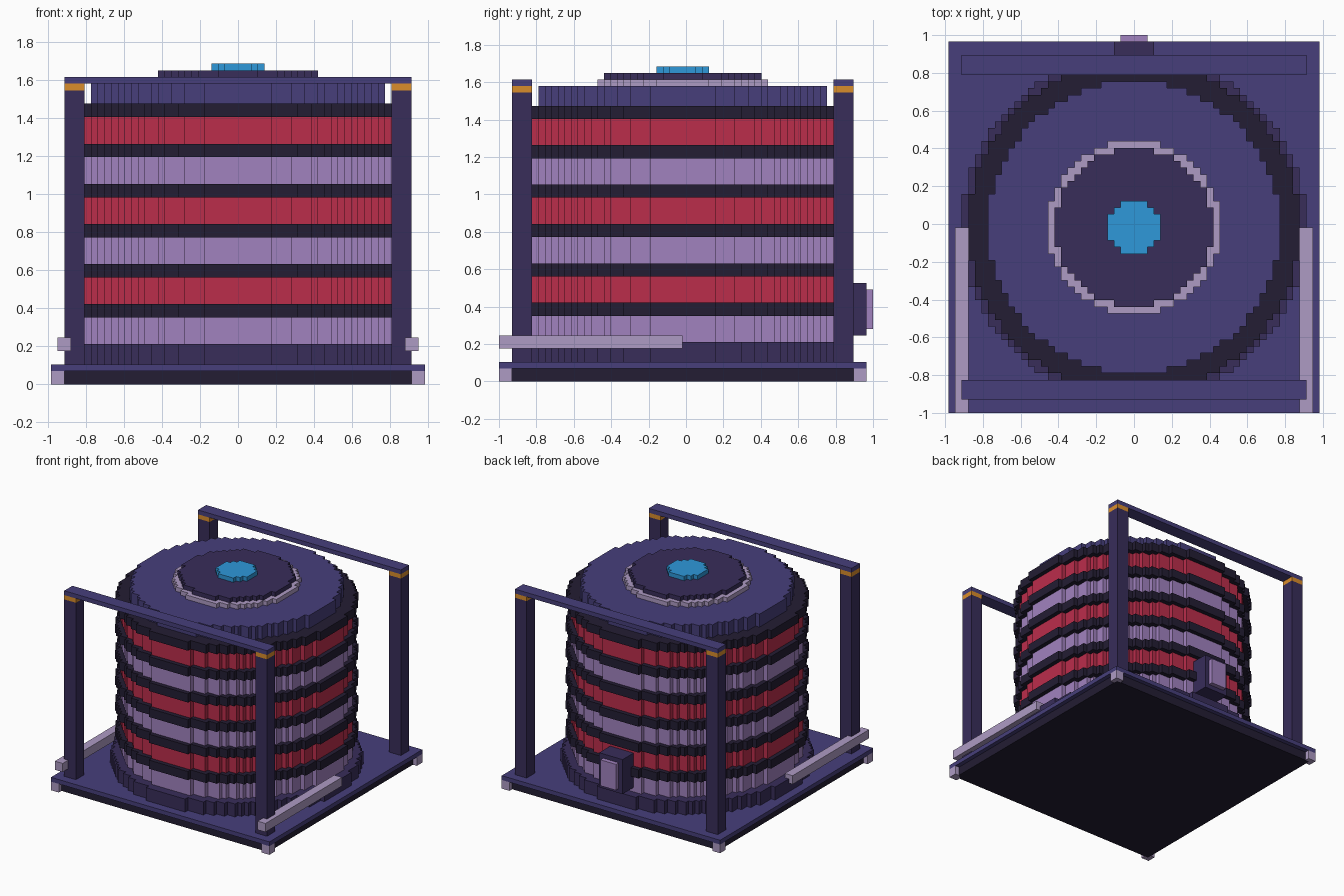
import bpy, bmesh, math

if "Cube" in bpy.data.objects:
    bpy.data.objects.remove(bpy.data.objects["Cube"])

U = 2 / 57          # voxel edge
YC = -0.5           # body centre in y, in voxels


def material(name, hexcol):
    def lin(c):
        c /= 255
        return c / 12.92 if c <= 0.04045 else ((c + 0.055) / 1.055) ** 2.4
    m = bpy.data.materials.new(name)
    m.diffuse_color = [lin(int(hexcol[i:i + 2], 16)) for i in (0, 2, 4)] + [1]
    m.use_nodes = True
    m.node_tree.nodes["Principled BSDF"].inputs["Base Color"].default_value = m.diffuse_color
    return m


INDIGO = material("indigo", "473f7b")
DARK = material("near_black", "231d33")
PURPLE = material("deep_purple", "382d5a")
RED = material("crimson", "bb2d4b")
LILAC = material("lilac", "a182bf")
PALE = material("pale_mauve", "ae9bc4")
ORANGE = material("orange", "da8d2b")
BLUE = material("blue", "2e98da")


def prism(name, outline, z0, z1, mat):
    """Extrude an outline given in voxels, relative to the body centre."""
    bm = bmesh.new()
    face = bm.faces.new([bm.verts.new((x * U, (y + YC) * U, z0 * U)) for x, y in outline])
    ext = bmesh.ops.extrude_face_region(bm, geom=[face])
    for v in ext["geom"]:
        if isinstance(v, bmesh.types.BMVert):
            v.co.z = z1 * U
    bmesh.ops.recalc_face_normals(bm, faces=bm.faces)
    me = bpy.data.meshes.new(name)
    bm.to_mesh(me)
    bm.free()
    me.materials.append(mat)
    ob = bpy.data.objects.new(name, me)
    bpy.context.collection.objects.link(ob)
    return ob


def box(name, x, y, z, mat):
    outline = [(x[0], y[0]), (x[1], y[0]), (x[1], y[1]), (x[0], y[1])]
    return prism(name, outline, z[0], z[1], mat)


def disc(name, r, z0, z1, mat):
    """Stepped voxel disc of radius r."""
    right = []
    for j in range(-r, r):
        reach = math.sqrt(r * r - (j + 0.5) ** 2)
        hw = math.floor(reach + 0.5)
        for p in ((hw, j), (hw, j + 1)):
            if not right or right[-1] != p:
                right.append(p)
    return prism(name, right + [(-x, y) for x, y in reversed(right)], z0, z1, mat)


def span(a, b, s):
    return (a, b) if s > 0 else (-b, -a)


# base
box("base_underside", (-27, 27), (-27, 27), (0, 2), DARK)
box("base_plate", (-28, 28), (-28, 28), (2, 3), INDIGO)

# stacked drum
disc("drum_plinth", 26, 3, 6, PURPLE)
for i in range(6):
    z = 6 + 6 * i
    disc(f"coloured_band_{i + 1}", 24, z, z + 4, RED if i % 2 else LILAC)
    disc(f"dark_band_{i + 1}", 25, z + 4, z + 6, DARK)

# lid
disc("lid", 22, 42, 45, INDIGO)
disc("lid_trim", 13, 45, 46, PALE)
disc("lid_cap", 12, 46, 47, PURPLE)
disc("lid_light", 4, 47, 48, BLUE)

# corner feet, posts and collars
for sx in (-1, 1):
    for sy in (-1, 1):
        tag = ("front" if sy < 0 else "back") + ("_left" if sx < 0 else "_right")
        box(f"{tag}_foot", span(26, 28, sx), span(26, 28, sy), (0, 2), PALE)
        px, py = span(23, 26, sx), span(23, 26, sy)
        box(f"{tag}_post", px, py, (3, 44), PURPLE)
        box(f"{tag}_collar", px, py, (44, 45), ORANGE)

# top beams and side rails
for s, end, side in ((-1, "front", "left"), (1, "back", "right")):
    box(f"{end}_beam", (-26, 26), span(23, 26, s), (45, 46), INDIGO)
    box(f"{side}_rail", span(25, 27, s), (-28, 0), (5, 7), PALE)

# rear control box
box("rear_box", (-3, 3), (23, 28), (7, 15), PURPLE)
box("rear_box_panel", (-2, 2), (28, 29), (8, 14), LILAC)
